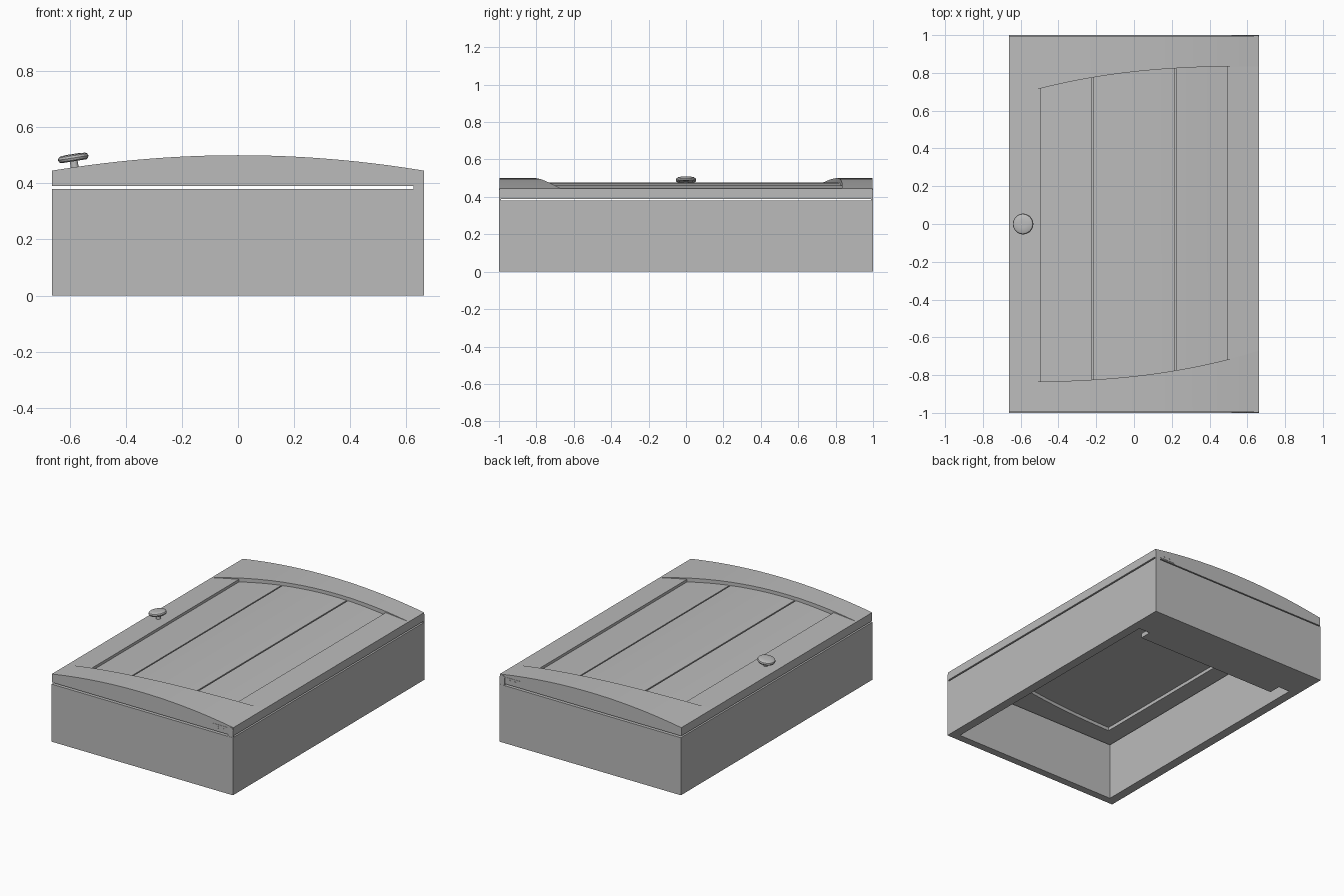
import bpy, bmesh, math
from mathutils import Matrix

if "Cube" in bpy.data.objects:
    bpy.data.objects.remove(bpy.data.objects["Cube"])

grey = bpy.data.materials.new("plain grey")
grey.diffuse_color = (0.5, 0.5, 0.5, 1)
grey.use_nodes = True
grey.node_tree.nodes["Principled BSDF"].inputs["Base Color"].default_value = grey.diffuse_color

HX = 0.663      # half width
END = 0.996     # door half length
DOOR_Z = 0.39   # underside of door


def finish(name, bm):
    bmesh.ops.recalc_face_normals(bm, faces=bm.faces)
    me = bpy.data.meshes.new(name)
    bm.to_mesh(me)
    bm.free()
    me.materials.append(grey)
    ob = bpy.data.objects.new(name, me)
    bpy.context.collection.objects.link(ob)
    bpy.ops.object.select_all(action='DESELECT')
    ob.select_set(True)
    bpy.context.view_layer.objects.active = ob
    bpy.ops.object.shade_smooth_by_angle(angle=math.radians(30))
    return ob


def loft(name, x0, x1, ylo, yhi, zlo, zhi, n=16):
    """Sweep a rectangle along x, its limits given as functions of x."""
    bm = bmesh.new()
    rings = []
    for i in range(n + 1):
        x = x0 + (x1 - x0) * i / n
        rings.append([bm.verts.new((x, y, z)) for y, z in (
            (ylo(x), zlo(x)), (yhi(x), zlo(x)), (yhi(x), zhi(x)), (ylo(x), zhi(x)))])
    for a, b in zip(rings, rings[1:]):
        for k in range(4):
            m = (k + 1) % 4
            bm.faces.new((a[k], a[m], b[m], b[k]))
    bm.faces.new(rings[0])
    bm.faces.new(rings[-1])
    return finish(name, bm)


def box(name, x0, x1, y0, y1, z0, z1):
    return loft(name, x0, x1, lambda x: y0, lambda x: y1,
                lambda x: z0, lambda x: z1, 1)


def prism(name, pts, place, depth):
    """Extrude a flat outline; place maps (u, v, w) to a position."""
    bm = bmesh.new()
    a = [bm.verts.new(place(u, v, 0)) for u, v in pts]
    b = [bm.verts.new(place(u, v, depth)) for u, v in pts]
    bm.faces.new(a)
    bm.faces.new(b)
    for i in range(len(pts)):
        j = (i + 1) % len(pts)
        bm.faces.new((a[i], a[j], b[j], b[i]))
    return finish(name, bm)


def arc(x):            # crowned top of the door
    return 0.5 - 0.055 * (x / HX) ** 2


def panel_top(x):      # shallower crown of the planks
    return 0.478 - 0.034 * (x / 0.49) ** 2


def low_edge(x):       # curved inner edge of the front rail
    return -0.835 + 0.165 * max(0, (x + HX) / (2 * HX)) ** 2.5


def high_edge(x):      # same curve turned half a circle
    return -low_edge(-x)


def const(v):
    return lambda x: v


# Open box carcass
for s, side in ((-1, "left"), (1, "right")):
    a, b = sorted((s * HX, s * (HX - 0.06)))
    box(side + "_wall", a, b, -1, 1, 0, 0.38)
for s, side in ((-1, "front"), (1, "back")):
    a, b = sorted((s * 1.0, s * 0.95))
    box(side + "_wall", -HX + 0.06, HX - 0.06, a, b, 0, 0.38)

# Mounting rail under the back end, with notched corners
prism("mounting_rail",
      [(-0.603, 0.95), (-0.603, 0.77), (-0.52, 0.77), (-0.52, 0.69),
       (0.52, 0.69), (0.52, 0.77), (0.603, 0.77), (0.603, 0.95)],
      lambda u, v, w: (u, v, w), 0.03)

# Door rails with crowned tops and curved inner edges
loft("front_rail", -HX, HX, const(-END), low_edge, const(DOOR_Z), arc, 40)
loft("back_rail", -HX, HX, high_edge, const(END), const(DOOR_Z), arc, 40)

# Door stiles along both long edges
for s, side in ((-1, "left"), (1, "right")):
    a, b = sorted((s * HX, s * 0.495))
    loft(side + "_stile", a, b, low_edge, high_edge, const(DOOR_Z),
         lambda x: 0.445 + 0.016 * (HX - abs(x)) / 0.168, 8)

# Three planks with narrow grooves, on a thin backing
for i, (a, b) in enumerate(((-0.495, -0.225), (-0.217, 0.217), (0.225, 0.495))):
    loft("plank_%d" % (i + 1), a, b, low_edge, high_edge, const(0.425), panel_top, 14)
loft("panel_backing", -0.495, 0.495, low_edge, high_edge, const(0.412), const(0.425), 20)

# Hinges at both ends of the right edge
for s, end in ((-1, "front"), (1, "back")):
    place = lambda u, v, w, s=s: (u, s * (END - 0.006 + w), v)
    prism(end + "_hinge_plate", [(0.515, 0.397), (0.63, 0.397), (0.63, 0.436), (0.515, 0.436)],
          place, 0.008)
    top = [(0.644 + 0.019 * math.cos(t), 0.425 + 0.019 * math.sin(t))
           for t in (math.pi * k / 10 for k in range(11))]
    prism(end + "_hinge_knuckle", [(0.625, 0.378), (0.663, 0.378)] + top, place, 0.009)
    for k, cx in enumerate((0.55, 0.59)):
        prism("%s_hinge_screw_%d" % (end, k + 1),
              [(cx + 0.007 * math.cos(t), 0.418 + 0.007 * math.sin(t))
               for t in (math.tau * j / 12 for j in range(12))], place, 0.01)

# Round knob, turned from a profile and tilted with the door surface
profile = [(0, 0), (0.014, 0), (0.014, 0.034), (0.045, 0.034), (0.052, 0.038),
           (0.055, 0.046), (0.052, 0.054), (0.045, 0.058), (0.02, 0.06), (0, 0.06)]
bm = bmesh.new()
verts = [bm.verts.new((r, 0, z)) for r, z in profile]
edges = [bm.edges.new(p) for p in zip(verts, verts[1:])]
bmesh.ops.spin(bm, geom=verts + edges, cent=(0, 0, 0), axis=(0, 0, 1),
               angle=math.tau, steps=32)
bmesh.ops.remove_doubles(bm, verts=bm.verts, dist=0.0001)
bm.transform(Matrix.Translation((-0.58, 0, 0.445)) @ Matrix.Rotation(math.radians(-9), 4, 'Y'))
finish("knob", bm)
